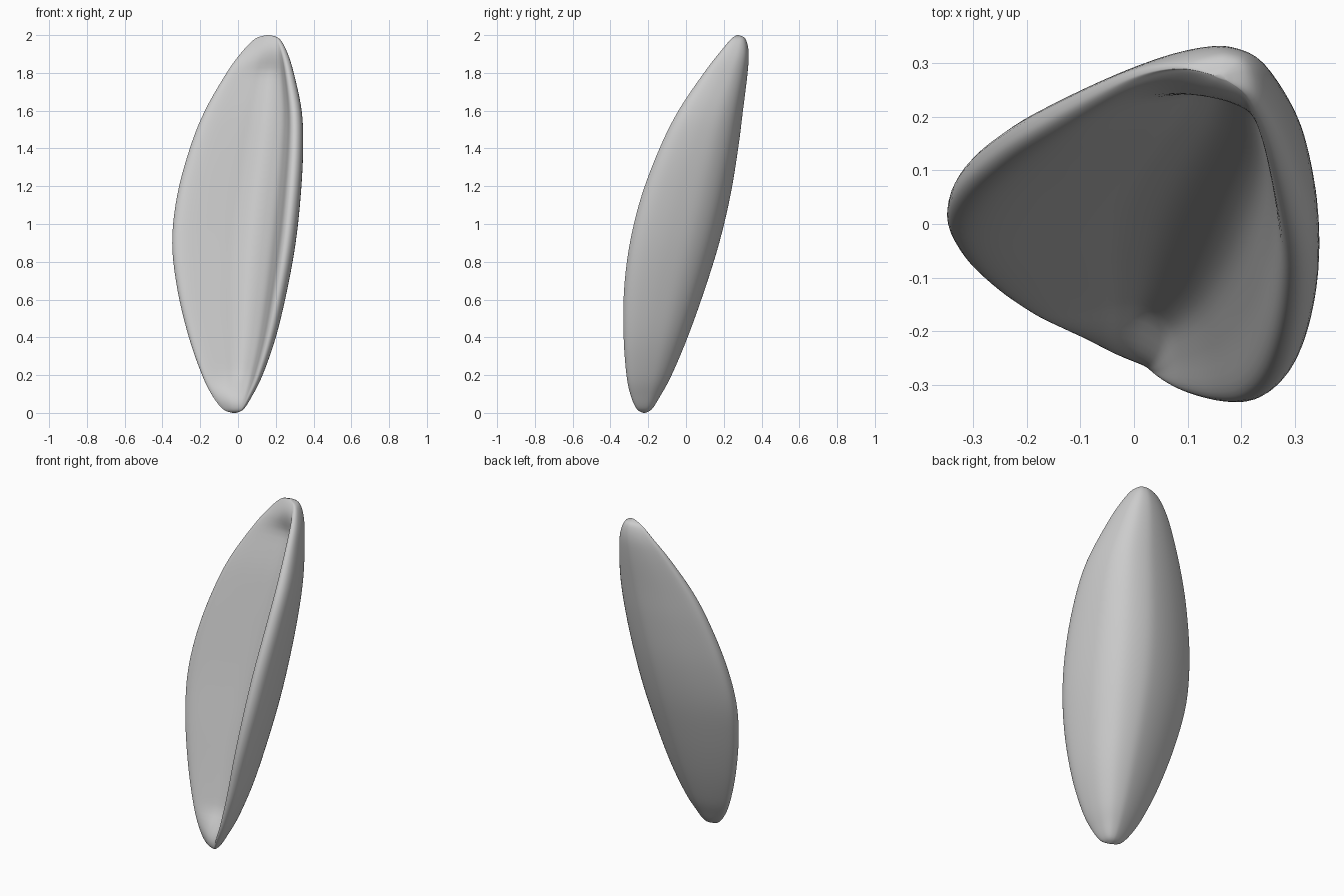
import bpy, bmesh

if "Cube" in bpy.data.objects:
    bpy.data.objects.remove(bpy.data.objects["Cube"])

# Extents of the pod at rising heights: z, x min, x max, y min, y max
LEVELS = [
    (0.00, -0.03, -0.01, -0.225, -0.215),
    (0.02, -0.08, 0.03, -0.26, -0.18),
    (0.09, -0.135, 0.075, -0.292, -0.135),
    (0.20, -0.19, 0.13, -0.315, -0.075),
    (0.40, -0.26, 0.20, -0.33, 0.01),
    (0.65, -0.32, 0.26, -0.328, 0.10),
    (0.90, -0.348, 0.305, -0.297, 0.178),
    (1.15, -0.322, 0.332, -0.235, 0.237),
    (1.40, -0.255, 0.345, -0.14, 0.278),
    (1.60, -0.175, 0.337, -0.04, 0.303),
    (1.80, -0.06, 0.295, 0.095, 0.327),
    (1.91, 0.02, 0.26, 0.18, 0.332),
    (1.98, 0.09, 0.22, 0.24, 0.315),
    (2.00, 0.15, 0.17, 0.27, 0.28),
]

# V-shaped cross-section inside the unit box: rounded keel first ...
OUTER = [
    (0.93, 0.0), (0.98, 0.06), (1.0, 0.2), (0.985, 0.44), (0.935, 0.70),
    (0.83, 0.89), (0.66, 0.985), (0.5, 0.985), (0.28, 0.91), (0.05, 0.77), (0.0, 0.67),
]
# ... then the hollow between the left and right rims
INNER = [(0.03, 0.60), (0.13, 0.585), (0.38, 0.63), (0.53, 0.66), (0.66, 0.64),
         (0.79, 0.50), (0.845, 0.28), (0.88, 0.05)]


def spline(points, steps, closed):
    """Smooth curve passing through every point."""
    n = len(points)
    pick = (lambda i: points[i % n]) if closed else (lambda i: points[max(0, min(n - 1, i))])
    out = []
    for i in range(n if closed else n - 1):
        a, b, c, d = (pick(i + k) for k in (-1, 0, 1, 2))
        for s in range(steps):
            t = s / steps
            out.append([0.5 * (2 * q + (r - p) * t + (2 * p - 5 * q + 4 * r - w) * t * t
                               + (3 * q - p - 3 * r + w) * t ** 3)
                        for p, q, r, w in zip(a, b, c, d)])
    if not closed:
        out.append(list(points[-1]))
    return out


def section(z):
    """Cross-section whose hollow fills up towards both tips."""
    k = max(0.0, min(1.0, z / 0.22, (2 - z) / 0.22))
    k = k * k * (3 - 2 * k)
    inner = []
    for u, v in INNER:
        bulge = 0.67 * (1 - u / 0.93) - 0.45 * u * (0.93 - u)
        inner.append((u, k * v + (1 - k) * bulge))
    return spline(OUTER + inner, 5, True)


# Loft the section through all levels
bm = bmesh.new()
rings = [[bm.verts.new((x0 + u * (x1 - x0), y0 + v * (y1 - y0), z)) for u, v in section(z)]
         for z, x0, x1, y0, y1 in spline(LEVELS, 5, False)]
n = len(rings[0])
for lower, upper in zip(rings, rings[1:]):
    for i in range(n):
        j = (i + 1) % n
        bm.faces.new((lower[i], lower[j], upper[j], upper[i]))

# Close the two tips
bm.faces.new(rings[0])
bm.faces.new(rings[-1])
bmesh.ops.recalc_face_normals(bm, faces=bm.faces)
for f in bm.faces:
    f.smooth = True

mesh = bpy.data.meshes.new("folded_pod")
bm.to_mesh(mesh)
bm.free()
bpy.context.collection.objects.link(bpy.data.objects.new("folded_pod", mesh))
